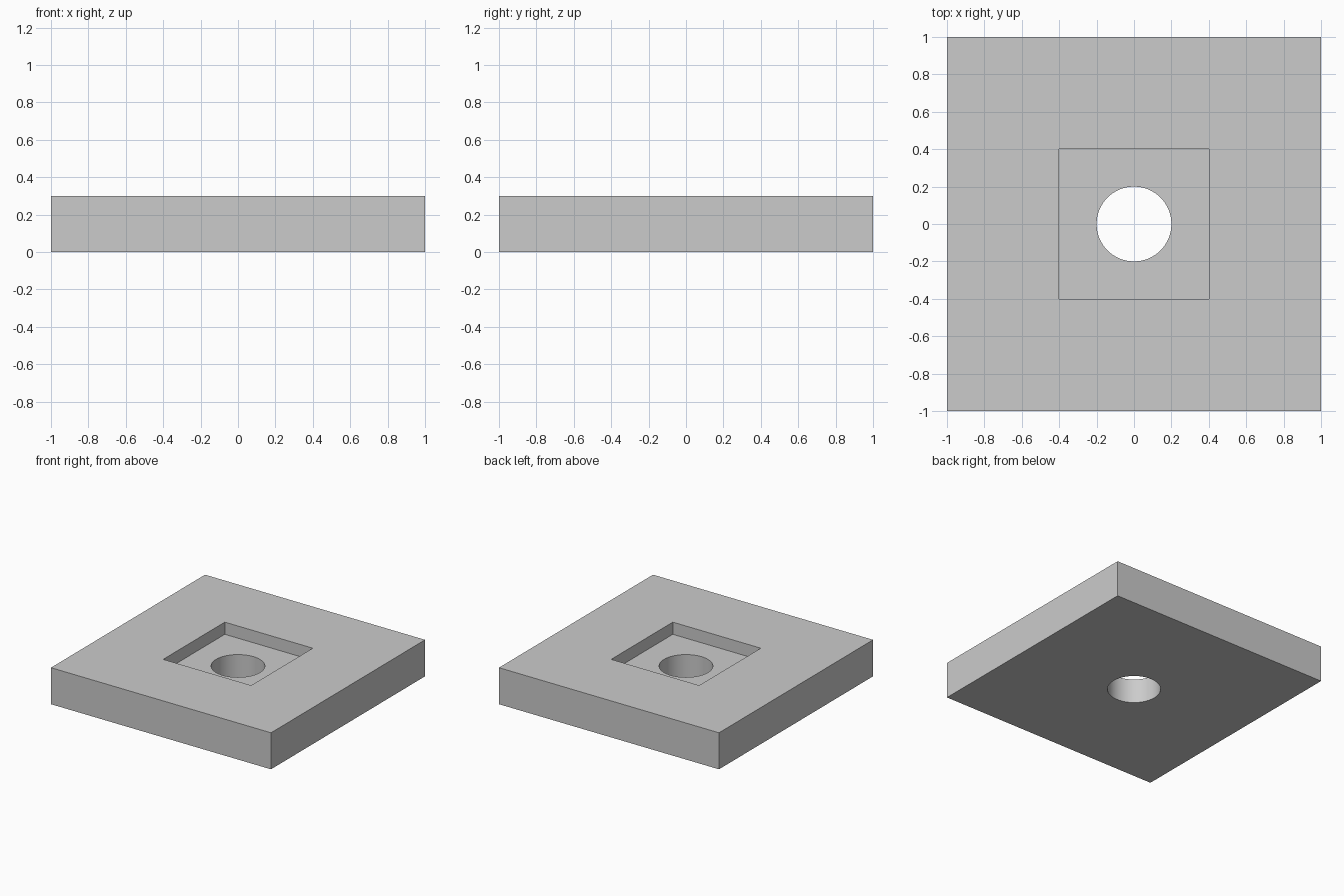
import bpy
import math

cube = bpy.data.objects.get("Cube")
if cube:
    bpy.data.objects.remove(cube, do_unlink=True)

SIZE, THICK = 2.0, 0.3
POCKET, POCKET_FLOOR = 0.8, 0.2
HOLE_RADIUS = 0.2

grey = bpy.data.materials.new("plain_grey")
grey.use_nodes = True
colour = (0.6, 0.6, 0.6, 1.0)
grey.diffuse_color = colour
grey.node_tree.nodes["Principled BSDF"].inputs["Base Color"].default_value = colour


def block(name, width, bottom, top):
    """Square block between two heights, centred on the origin."""
    bpy.ops.mesh.primitive_cube_add(size=1, location=(0, 0, (bottom + top) / 2))
    obj = bpy.context.object
    obj.name = name
    obj.scale = (width, width, top - bottom)
    bpy.ops.object.transform_apply(location=True, rotation=False, scale=True)
    obj.data.materials.append(grey)
    return obj


def carve(target, cutter):
    """Cut one solid out of another, then discard the cutter."""
    cutter.hide_render = True
    bpy.context.view_layer.objects.active = target
    mod = target.modifiers.new(cutter.name, 'BOOLEAN')
    mod.operation = 'DIFFERENCE'
    mod.solver = 'EXACT'
    mod.object = cutter
    bpy.ops.object.modifier_apply(modifier=mod.name)
    bpy.data.objects.remove(cutter, do_unlink=True)


# Square plate
plate = block("square_plate", SIZE, 0, THICK)

# Shallow square pocket in the top
carve(plate, block("pocket_cutter", POCKET, POCKET_FLOOR, THICK * 2))

# Round hole through the pocket floor
bpy.ops.mesh.primitive_cylinder_add(vertices=64, radius=HOLE_RADIUS, depth=SIZE)
hole = bpy.context.object
hole.name = "hole_cutter"
hole.data.materials.append(grey)
carve(plate, hole)

# Smooth hole wall, crisp edges
bpy.ops.object.select_all(action='DESELECT')
plate.select_set(True)
bpy.context.view_layer.objects.active = plate
bpy.ops.object.shade_smooth_by_angle(angle=math.radians(30))
